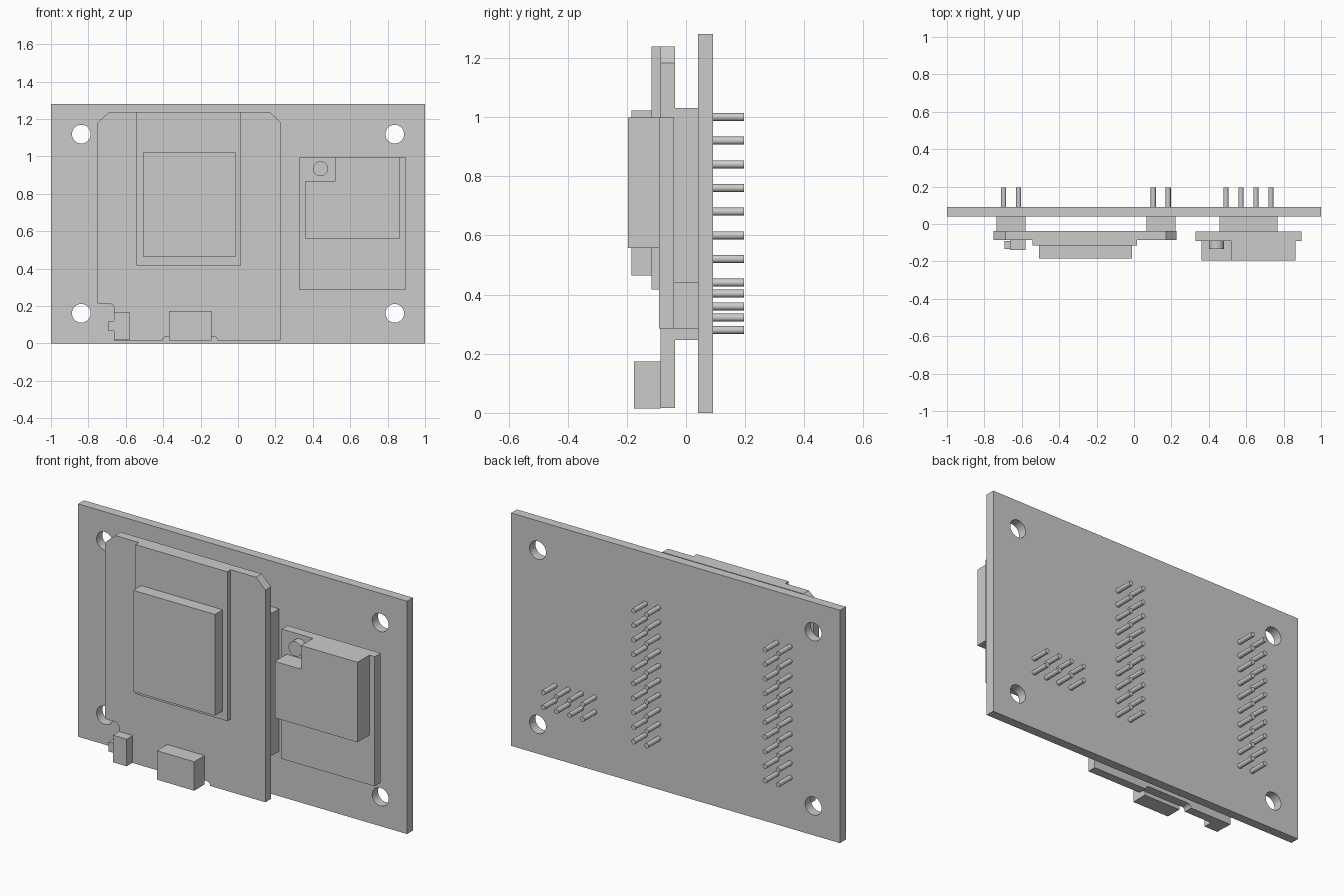
import bpy, bmesh, math
from mathutils import Matrix

if "Cube" in bpy.data.objects:
    bpy.data.objects.remove(bpy.data.objects["Cube"])


def finish(bm, name):
    bmesh.ops.recalc_face_normals(bm, faces=bm.faces)
    mesh = bpy.data.meshes.new(name)
    bm.to_mesh(mesh)
    bm.free()
    ob = bpy.data.objects.new(name, mesh)
    bpy.context.collection.objects.link(ob)
    return ob


def plate(name, outline, y0, y1):
    """Extrude an x-z outline from y0 to y1."""
    bm = bmesh.new()
    face = bm.faces.new([bm.verts.new((x, y0, z)) for x, z in outline])
    ext = bmesh.ops.extrude_face_region(bm, geom=[face])
    verts = [g for g in ext["geom"] if isinstance(g, bmesh.types.BMVert)]
    bmesh.ops.translate(bm, verts=verts, vec=(0, y1 - y0, 0))
    return finish(bm, name)


def box(name, x0, x1, y0, y1, z0, z1):
    return plate(name, [(x0, z0), (x1, z0), (x1, z1), (x0, z1)], y0, y1)


def rods(name, centres, radius, y0, y1, sides):
    """Round rods along y at each (x, z) centre."""
    bm = bmesh.new()
    for x, z in centres:
        m = Matrix.Translation((x, (y0 + y1) / 2, z)) @ Matrix.Rotation(math.pi / 2, 4, 'X')
        bmesh.ops.create_cone(bm, cap_ends=True, segments=sides, radius1=radius,
                              radius2=radius, depth=y1 - y0, matrix=m)
    return finish(bm, name)


def smooth(ob):
    bpy.ops.object.select_all(action='DESELECT')
    ob.select_set(True)
    bpy.context.view_layer.objects.active = ob
    bpy.ops.object.shade_smooth_by_angle(angle=math.radians(35))


def arc(cx, cz, r, a0, a1, n=5):
    return [(cx + r * math.cos(math.radians(a0 + (a1 - a0) * i / n)),
             cz + r * math.sin(math.radians(a0 + (a1 - a0) * i / n))) for i in range(n + 1)]


BACK, FRONT, PIN_END = 0.091, 0.04, 0.196

# Carrier board with four mounting holes
carrier = box("carrier_board", -1, 1, FRONT, BACK, 0, 1.28)
holes = rods("hole_cutter", [(sx * 0.838, 0.64 + sz * 0.479) for sx in (-1, 1) for sz in (-1, 1)],
             0.05, 0, 0.13, 32)
mod = carrier.modifiers.new("holes", 'BOOLEAN')
mod.operation, mod.solver, mod.object = 'DIFFERENCE', 'EXACT', holes
bpy.context.view_layer.objects.active = carrier
bpy.ops.object.modifier_apply(modifier=mod.name)
bpy.data.objects.remove(holes)
smooth(carrier)

# Sockets joining the modules to the carrier
box("left_socket", -0.735, -0.58, -0.037, FRONT, 0.247, 1.03)
box("right_socket", 0.067, 0.222, -0.037, FRONT, 0.247, 1.03)
box("sensor_socket", 0.457, 0.767, -0.041, FRONT, 0.285, 0.44)

# Solder pins behind the carrier
for name, cols, rows in (
        ("left_pins", (-0.697, -0.617), [0.28 + 0.08 * i for i in range(10)]),
        ("right_pins", (0.103, 0.183), [0.28 + 0.08 * i for i in range(10)]),
        ("sensor_pins", [0.492 + 0.08 * i for i in range(4)], (0.322, 0.403))):
    smooth(rods(name, [(x, z) for x in cols for z in rows], 0.0135, BACK - 0.01, PIN_END, 16))

# Controller board: chamfered top, side notch, shallow notch under the port
outline = [(0.227, 0.016), (0.227, 1.182), (0.17, 1.238), (-0.687, 1.238), (-0.75, 1.182),
           (-0.75, 0.214)]
outline += arc(-0.69, 0.187, 0.027, 90, 0)
outline += [(-0.663, 0.016), (-0.408, 0.016)]
outline += arc(-0.384, 0.016, 0.021, 180, 90)[0:]
outline += arc(-0.13, 0.016, 0.021, 90, 0)
plate("controller_board", outline, -0.086, -0.037)

# Radio module, shield can, port and reset button
box("radio_board", -0.543, 0.016, -0.116, -0.086, 0.417, 1.238)
box("shield_can", -0.508, -0.012, -0.184, -0.116, 0.465, 1.022)
box("port_shell", -0.37, -0.143, -0.176, -0.086, 0.015, 0.174)
box("button_body", -0.663, -0.58, -0.139, -0.086, 0.018, 0.167)
box("button_cap", -0.693, -0.663, -0.133, -0.09, 0.067, 0.12)

# Sensor module: board, notched housing and round fitting
box("sensor_board", 0.33, 0.896, -0.092, -0.041, 0.285, 0.998)
plate("sensor_housing", [(0.361, 0.558), (0.864, 0.558), (0.864, 0.998), (0.521, 0.998),
                         (0.521, 0.868), (0.361, 0.868)], -0.196, -0.092)
smooth(rods("sensor_fitting", [(0.441, 0.934)], 0.04, -0.133, -0.092, 32))
